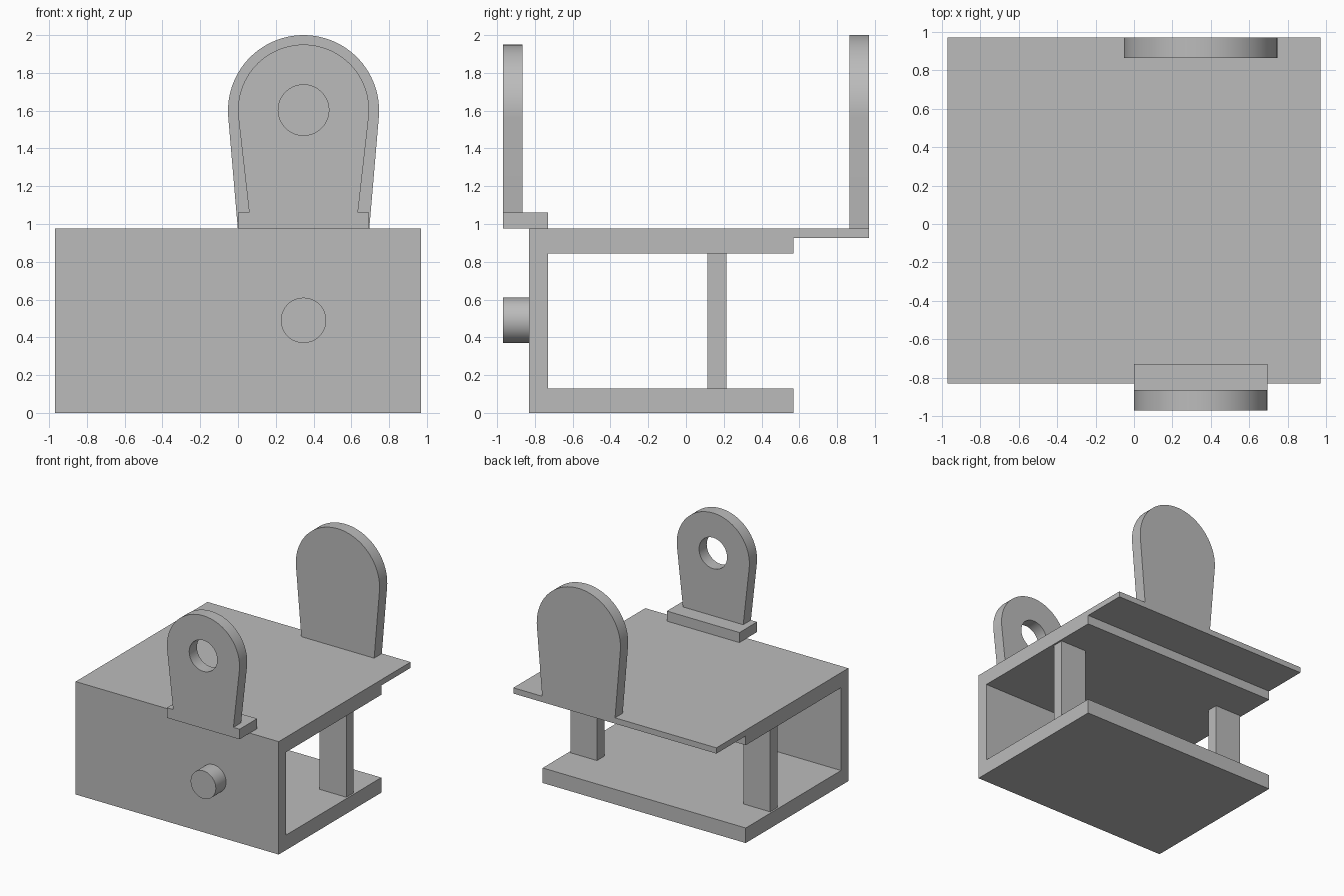
import bpy, bmesh
from math import cos, sin, pi, radians, atan2, acos, hypot
from mathutils import Vector

cube = bpy.data.objects.get("Cube")
if cube:
    bpy.data.objects.remove(cube, do_unlink=True)

grey = bpy.data.materials.new("plain grey")
grey.use_nodes = True
colour = (0.5, 0.5, 0.5, 1)
grey.diffuse_color = colour
grey.node_tree.nodes["Principled BSDF"].inputs["Base Color"].default_value = colour

CX = 0.347       # centre line of the tabs and the pin
HALF = 0.97      # half width of the frame


def prism(name, loops, to_3d, depth, smooth=False):
    """Fill 2D outlines (the later ones are holes) and extrude them."""
    bm = bmesh.new()
    for loop in loops:
        verts = [bm.verts.new(to_3d(a, b)) for a, b in loop]
        for i, v in enumerate(verts):
            bm.edges.new((v, verts[i - 1]))
    bmesh.ops.triangle_fill(bm, edges=bm.edges[:], use_beauty=True)
    out = bmesh.ops.extrude_face_region(bm, geom=bm.faces[:], use_keep_orig=True)
    moved = [g for g in out["geom"] if isinstance(g, bmesh.types.BMVert)]
    bmesh.ops.translate(bm, verts=moved, vec=Vector(depth))
    bmesh.ops.recalc_face_normals(bm, faces=bm.faces[:])
    mesh = bpy.data.meshes.new(name)
    bm.to_mesh(mesh)
    bm.free()
    obj = bpy.data.objects.new(name, mesh)
    bpy.context.collection.objects.link(obj)
    mesh.materials.append(grey)
    if smooth:
        bpy.ops.object.select_all(action='DESELECT')
        obj.select_set(True)
        bpy.context.view_layer.objects.active = obj
        bpy.ops.object.shade_smooth_by_angle(angle=radians(30))
    return obj


def circle(x, z, r, n=64):
    return [(x + r * cos(2 * pi * i / n), z + r * sin(2 * pi * i / n)) for i in range(n)]


def tab_outline(half_base, z_base, z_arc, r, n=48):
    """Tapered sides that run tangent into a round top."""
    drop = z_arc - z_base
    start = atan2(-drop, half_base) + acos(r / hypot(half_base, drop))
    sweep = pi - 2 * start
    arc = [(CX + r * cos(start + sweep * i / n), z_arc + r * sin(start + sweep * i / n))
           for i in range(n + 1)]
    return [(CX + half_base, z_base)] + arc + [(CX - half_base, z_base)]


def along_y(name, loops, y0, y1, smooth=False):
    return prism(name, loops, lambda x, z: (x, y0, z), (0, y1 - y0, 0), smooth)


def rect(x0, x1, z0, z1):
    return [(x0, z0), (x1, z0), (x1, z1), (x0, z1)]


# Channel frame with a thin rear lip on the top plate
section = [(-0.83, 0), (0.57, 0), (0.57, 0.13), (-0.73, 0.13), (-0.73, 0.845),
           (0.57, 0.845), (0.57, 0.925), (HALF, 0.925), (HALF, 0.975), (-0.83, 0.975)]
prism("channel_frame", [section], lambda y, z: (-HALF, y, z), (2 * HALF, 0, 0))

# Support posts on both sides
for side, name in ((-1, "right_post"), (1, "left_post")):
    along_y(name, [rect(side * 0.70, side * 0.955, 0.13, 0.845)], 0.115, 0.215)

# Solid rear tab
along_y("rear_tab", [tab_outline(0.348, 0.975, 1.6, 0.4)], 0.865, HALF, True)

# Front tab with a round hole, standing on its foot plate
along_y("front_tab_foot", [rect(CX - 0.347, CX + 0.347, 0.975, 1.062)], -0.97, -0.73)
along_y("front_tab", [tab_outline(0.288, 1.062, 1.603, 0.347), circle(CX, 1.603, 0.134)],
        -0.97, -0.865, True)

# Pin on the front wall
along_y("front_pin", [circle(CX, 0.49, 0.12)], -0.97, -0.83, True)
